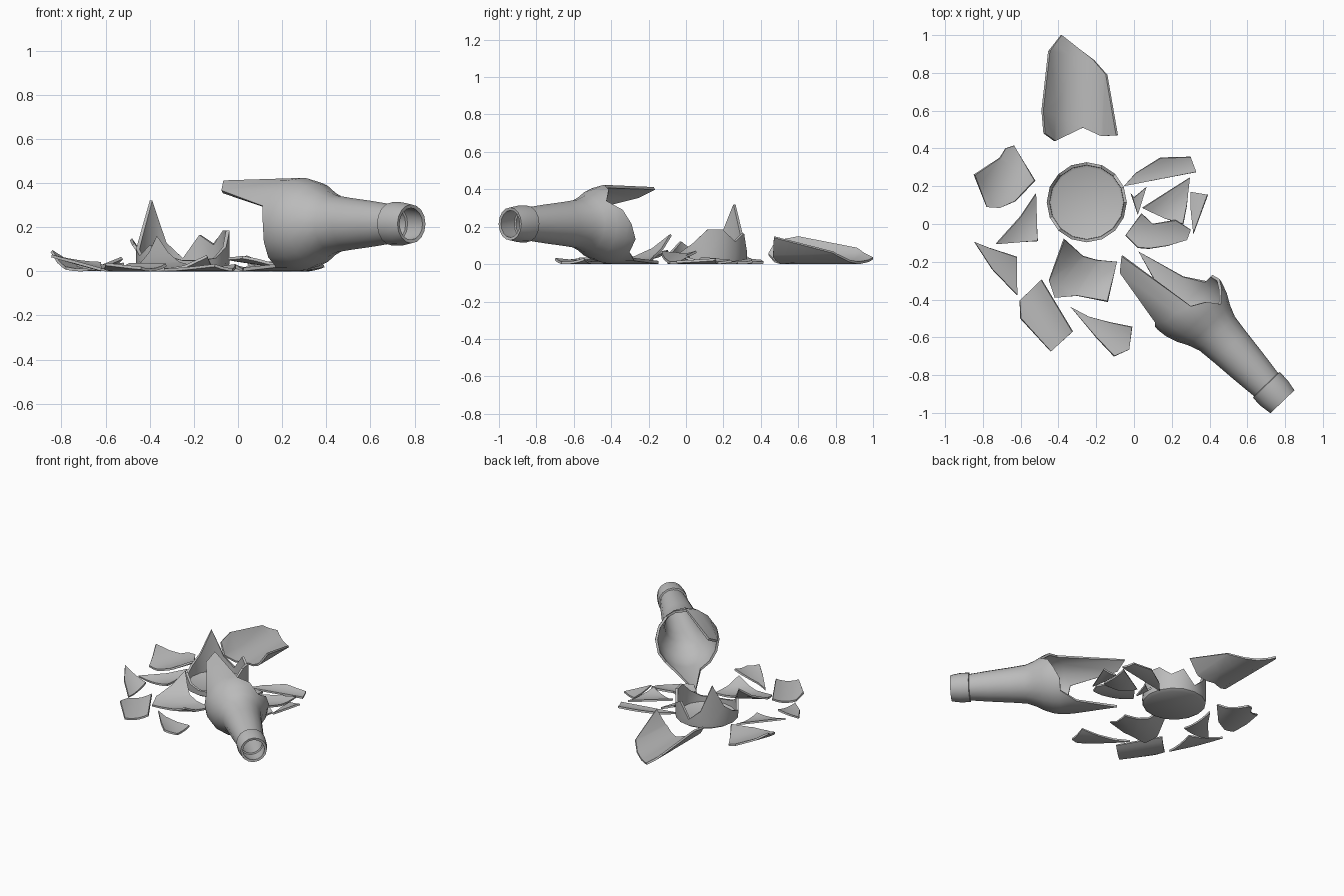
import bpy, bmesh
from math import cos, sin, pi, sqrt, radians
from mathutils import Matrix, Vector

cube = bpy.data.objects.get("Cube")
if cube:
    bpy.data.objects.remove(cube, do_unlink=True)

SIDES = 16
WALL = 0.016

glass = bpy.data.materials.new("grey glass")
glass.use_nodes = True
GREY = (0.5, 0.5, 0.5, 1)
glass.diffuse_color = GREY
for node in glass.node_tree.nodes:
    if node.type == 'BSDF_PRINCIPLED':
        node.inputs["Base Color"].default_value = GREY
        node.inputs["Roughness"].default_value = 0.5


def finish(name, bm, thickness, drop=False):
    """Turn an open sheet into a solid piece of glass."""
    bmesh.ops.recalc_face_normals(bm, faces=bm.faces)
    mesh = bpy.data.meshes.new(name)
    bm.to_mesh(mesh)
    bm.free()
    obj = bpy.data.objects.new(name, mesh)
    bpy.context.collection.objects.link(obj)
    mesh.materials.append(glass)
    bpy.ops.object.select_all(action='DESELECT')
    obj.select_set(True)
    bpy.context.view_layer.objects.active = obj
    solid = obj.modifiers.new("thickness", 'SOLIDIFY')
    solid.thickness = thickness
    solid.offset = 0
    bpy.ops.object.modifier_apply(modifier=solid.name)
    if drop:  # rest on the ground
        low = min(v.co.z for v in obj.data.vertices)
        obj.data.transform(Matrix.Translation((0, 0, -low)))
    bpy.ops.object.shade_smooth_by_angle(angle=radians(35))
    return obj


def radius_at(profile, t):
    for (r0, t0), (r1, t1) in zip(profile, profile[1:]):
        if t <= t1:
            return r1 if t1 == t0 else r0 + (r1 - r0) * (t - t0) / (t1 - t0)
    return profile[-1][0]


def broken_revolve(name, profile, limits, matrix):
    """Revolve (radius, length) pairs, each column ending at its own limit."""
    bm = bmesh.new()
    rows = []
    for r, t in profile:
        row = []
        for i, end in enumerate(limits):
            a = 2 * pi * i / SIDES
            rr, tt = (r, t) if t <= end else (radius_at(profile, end), end)
            row.append(bm.verts.new(matrix @ Vector((rr * cos(a), rr * sin(a), tt))))
        rows.append(row)
    for lo, hi in zip(rows, rows[1:]):
        for i in range(SIDES):
            j = (i + 1) % SIDES
            bm.faces.new((lo[i], lo[j], hi[j], hi[i]))
    bmesh.ops.remove_doubles(bm, verts=bm.verts, dist=0.0005)
    return finish(name, bm, WALL)


def shard(name, points, axis, bend=0.21, tilt=0, roll=0):
    """Flat outline bent into a trough along the axis angle, then tipped."""
    bm = bmesh.new()
    along = Vector((cos(radians(axis)), sin(radians(axis)), 0))
    across = Vector((-along.y, along.x, 0))
    verts = [bm.verts.new((x, y, 0)) for x, y in points]
    bmesh.ops.triangulate(bm, faces=[bm.faces.new(verts)])
    spread = [v.co.dot(across) for v in verts]
    lo, hi = min(spread), max(spread)
    mid = (lo + hi) / 2
    cuts = 6
    for k in range(1, cuts):
        s = lo + (hi - lo) * k / cuts
        geom = bm.verts[:] + bm.edges[:] + bm.faces[:]
        bmesh.ops.bisect_plane(bm, geom=geom, dist=1e-5, plane_co=across * s, plane_no=across)
    for v in bm.verts:
        s = v.co.dot(across) - mid
        trough = bend - sqrt(max(bend * bend - s * s, 0))
        v.co.z = trough + tilt * v.co.dot(along) + roll * s
    return finish(name, bm, 0.013, drop=True)


# Standing bottle base with a jagged rim
base_profile = [(0, 0.008), (0.185, 0.008), (0.202, 0.018), (0.204, 0.05), (0.204, 0.4)]
rim_heights = [0.185, 0.185, 0.12, 0.165, 0.06, 0.13, 0.32, 0.16,
               0.1, 0.07, 0.12, 0.07, 0.05, 0.05, 0.06, 0.11]
broken_revolve("bottle_base", base_profile, rim_heights,
               Matrix.Translation((-0.25, 0.115, 0)))

# Fallen neck: collar, neck, shoulder and two long broken tongues
neck_profile = [(0.08, 0), (0.09, 0.06), (0.092, 0.117), (0.082, 0.12), (0.095, 0.25),
                (0.11, 0.4), (0.122, 0.5), (0.145, 0.56), (0.177, 0.62),
                (0.198, 0.68), (0.205, 0.73), (0.206, 1.3)]
neck_ends = [0.7, 0.66, 0.6, 0.66, 0.7, 1.144, 1.087, 0.77,
             0.75, 0.76, 0.78, 0.8, 1.1, 0.84, 0.74, 0.74]
back = Vector((-0.69, 0.72, 0)).normalized()
side = Vector((back.y, -back.x, 0))
lie = Matrix((side, (0, 0, 1), back)).transposed().to_4x4()
broken_revolve("bottle_neck", neck_profile, neck_ends,
               Matrix.Translation((0.785, -0.94, 0.215)) @ lie)

# Large body piece at the back
shard("large_back_shard",
      [(-.385, 1), (-.45, .915), (-.485, .6), (-.475, .48), (-.42, .44), (-.27, .51),
       (-.17, .465), (-.09, .47), (-.145, .79), (-.215, .87)], axis=90)

# Pieces on the right-hand (-x) side
shard("outer_shard",
      [(-.845, .26), (-.71, .35), (-.68, .4), (-.635, .415), (-.525, .23),
       (-.63, .12), (-.71, .085), (-.78, .09)], axis=70, roll=0.1)
shard("inner_splinter", [(-.52, .16), (-.6, .04), (-.73, -.105), (-.51, -.09)],
      axis=50, roll=0.1)
shard("outer_splinter",
      [(-.845, -.095), (-.75, -.24), (-.62, -.375), (-.62, -.175), (-.77, -.125)],
      axis=-45, tilt=-0.2)

# Pieces at the front
shard("front_shard",
      [(-.49, -.295), (-.605, -.405), (-.6, -.5), (-.44, -.675), (-.325, -.57)], axis=-58)
shard("leaning_shard",
      [(-.37, -.08), (-.45, -.3), (-.42, -.39), (-.3, -.38), (-.14, -.41),
       (-.09, -.2), (-.2, -.19), (-.27, -.17)], axis=30, bend=0.25, roll=0.22)
shard("front_splinter",
      [(-.335, -.44), (-.2, -.6), (-.105, -.7), (-.025, -.665), (-.01, -.545),
       (-.13, -.52), (-.24, -.49)], axis=-35)

# Pieces on the left-hand (+x) side
shard("long_shard",
      [(-.055, .2), (.01, .27), (.14, .35), (.3, .355), (.33, .275)], axis=15, roll=0.15)
shard("tiny_splinter", [(-.015, .16), (0, .14), (.065, .195), (.02, .05)], axis=70, roll=0.3)
shard("pointed_shard",
      [(.295, .245), (.045, .085), (.16, .03), (.26, 0), (.28, .1)], axis=40)
shard("narrow_splinter", [(.3, .17), (.39, .155), (.315, -.05), (.3, .08)],
      axis=80, roll=-0.2)
shard("notched_shard",
      [(-.045, -.06), (.04, .055), (.1, 0), (.22, .02), (.3, -.03), (.28, -.085),
       (.18, -.115), (.08, -.13), (.02, -.125)], axis=-10, tilt=-0.15)
